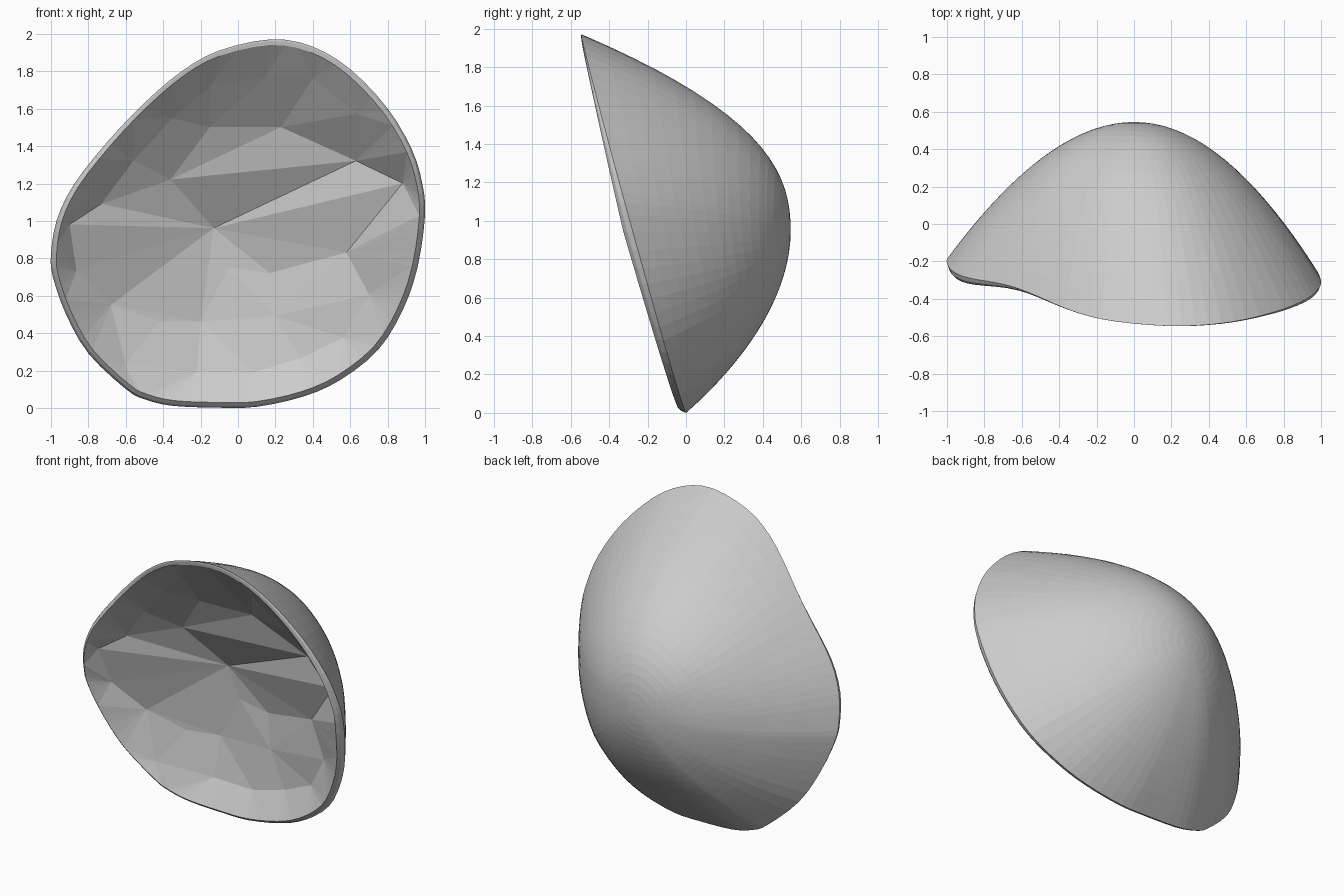
import bpy, bmesh, math, random
from mathutils import Vector
from mathutils.geometry import delaunay_2d_cdt, interpolate_bezier

if "Cube" in bpy.data.objects:
    bpy.data.objects.remove(bpy.data.objects["Cube"])

random.seed(4)
CX, CZ, PEAK = 0.0, 0.94, 0.545
RINGS = 18

# Front outline (x, z), counter-clockwise from the bottom
outline = [(0.1, .005), (.35, .06), (.55, .15), (.75, .31), (.88, .52), (.96, .75),
           (1, 1.03), (.985, 1.2), (.93, 1.38), (.8, 1.6), (.6, 1.81), (.4, 1.93),
           (.18, 1.97), (-.1, 1.91), (-.3, 1.80), (-.5, 1.63), (-.7, 1.42), (-.88, 1.19),
           (-.97, 1.0), (-1, .82), (-.99, .7), (-.92, .5), (-.8, .29), (-.6, .1),
           (-.5, .045), (-.35, .01), (-.1, 0)]


def smooth_loop(pts, steps):
    """Closed smooth curve through the points."""
    p = [Vector((x, 0, z)) for x, z in pts]
    n, out = len(p), []
    for i in range(n):
        a, b, c, d = p[i - 1], p[i], p[(i + 1) % n], p[(i + 2) % n]
        out += interpolate_bezier(b, b + (c - a) / 6, c - (d - b) / 6, c, steps + 1)[:-1]
    return out


def rim_y(x, z):
    """Leaning rim plane, bowed back a little at the upper left."""
    bow = 0.06 * math.exp(-((x + 0.65) ** 2 + (z - 1.5) ** 2) / 0.15)
    return -0.275 * z - 0.018 * x + bow


rim = smooth_loop(outline, 3)
n = len(rim)
bm = bmesh.new()

# Domed back: rings from the rim towards the peak, growing rounder inwards
rings = []
for k in range(RINGS):
    r = 1 - k / RINGS
    ring = []
    for p in rim:
        dx, dz = p.x - CX, p.z - CZ
        length = math.hypot(dx, dz)
        s = dz / length
        round_off = 1 + (0.97 / length - 1) * (1 - r * r) * 0.6
        power = 2.0 + 0.27 * s + 0.15 * s * s
        edge = rim_y(p.x, p.z)
        y = edge + (PEAK - edge) * (1 - r ** power)
        ring.append(bm.verts.new((CX + dx * r * round_off, y, CZ + dz * r * round_off)))
    rings.append(ring)
peak = bm.verts.new((CX, PEAK, CZ))


def lip_ring(r, amount):
    """Ring of the rounded lip, pushed a little forward of the rim."""
    ring = []
    for p in rim:
        dx, dz = p.x - CX, p.z - CZ
        s = dz / math.hypot(dx, dz)
        x, z = CX + dx * r, CZ + dz * r
        push = 0.05 - 0.015 * max(0, -s) - 0.045 * max(0, s)
        ring.append(bm.verts.new((x, rim_y(x, z) - push * amount, z)))
    return ring


def bridge(a, b):
    for i in range(n):
        j = (i + 1) % n
        bm.faces.new((a[i], a[j], b[j], b[i]))


lip = lip_ring(0.97, 1.0)
shell = [lip, lip_ring(0.99, 0.6)] + rings
for a, b in zip(shell, shell[1:]):
    bridge(a, b)
for i in range(n):
    bm.faces.new((rings[-1][i], rings[-1][(i + 1) % n], peak))

# Hollow front: landmark points (x, z, y) plus a scattered outer band
inner = [(-.13, .96, .08), (-.36, 1.22, -.08), (.63, 1.32, -.16), (.88, 1.2, -.24),
         (-.9, .98, -.21), (-.68, .55, -.01), (-.2, .46, .1), (-.42, .46, .05),
         (-.05, .75, .09), (.17, .72, .08), (.58, .83, -.04), (.23, 1.5, -.18),
         (-.15, 1.5, -.2), (-.73, 1.09, -.15), (.2, .49, .06), (-.6, .23, -.03)]
creases = [(0, 2), (0, 3), (2, 3), (0, 1), (1, 2), (1, 11), (2, 11), (1, 12), (11, 12),
           (0, 4), (0, 13), (4, 13), (1, 13), (0, 10), (6, 8), (5, 0), (5, 6)]
for i in range(20):
    p = rim[int(i * n / 20)]
    r = random.uniform(0.78, 0.88)
    x, z = CX + (p.x - CX) * r, CZ + (p.z - CZ) * r
    if all(math.hypot(x - q[0], z - q[1]) > 0.2 for q in inner):
        inner.append((x, z, rim_y(x, z) + 0.3 * (1 - r * r) - 0.01))
flat = [Vector((v.co.x, v.co.z)) for v in lip] + [Vector((x, z)) for x, z, _ in inner]
verts = lip + [bm.verts.new((x, y, z)) for x, z, y in inner]
edges = [(i, (i + 1) % n) for i in range(n)] + [(n + a, n + b) for a, b in creases]
points, _, tris, source, _, _ = delaunay_2d_cdt(flat, edges, [], 1, 1e-5)
for t in tris:
    if all(source[i] for i in t):
        bm.faces.new([verts[source[i][0]] for i in t])

bmesh.ops.recalc_face_normals(bm, faces=bm.faces)
low = min(v.co.z for v in bm.verts)
bmesh.ops.translate(bm, verts=bm.verts, vec=(0, 0, -low))
mesh = bpy.data.meshes.new("hollow_dome_shell")
bm.to_mesh(mesh)
bm.free()
bpy.context.collection.objects.link(bpy.data.objects.new("hollow_dome_shell", mesh))
